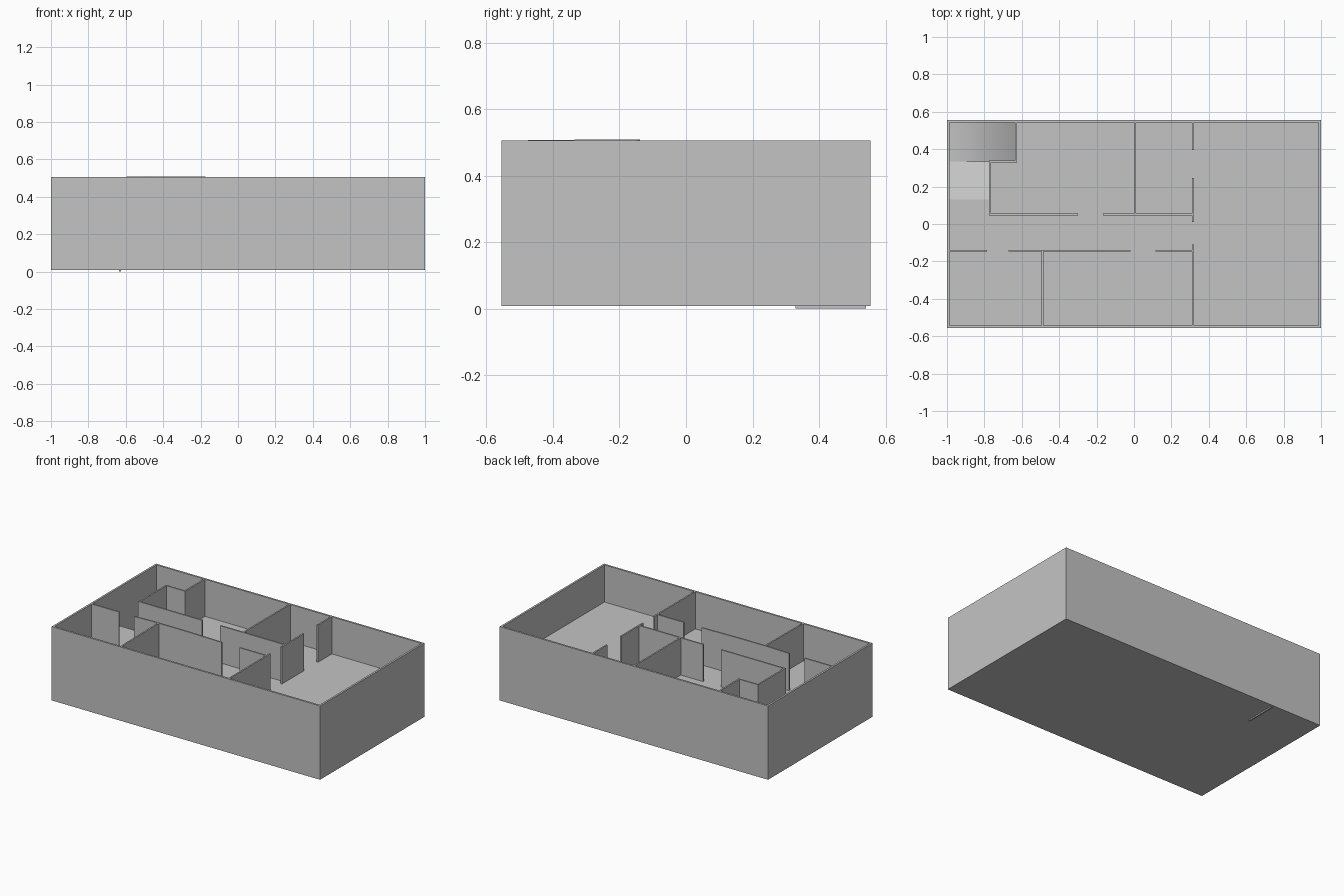
import bpy

if "Cube" in bpy.data.objects:
    bpy.data.objects.remove(bpy.data.objects["Cube"], do_unlink=True)

grey = bpy.data.materials.new("plain_grey")
grey.use_nodes = True
GREY = (0.55, 0.55, 0.55, 1)
grey.diffuse_color = GREY
grey.node_tree.nodes["Principled BSDF"].inputs["Base Color"].default_value = GREY

HX, HY = 1.0, 0.555          # half footprint
T = 0.013                    # outer wall thickness
W = 0.010                    # partition thickness
BASE, FLOOR, TOP = 0.008, 0.255, 0.505


def prism(name, profile, axis, a, b):
    """Extrude a (u, z) profile along x or y from a to b."""
    def point(u, z, s):
        return (s, u, z) if axis == 'x' else (u, s, z)
    n = len(profile)
    verts = [point(u, z, a) for u, z in profile] + [point(u, z, b) for u, z in profile]
    faces = [tuple(range(n)), tuple(range(2 * n - 1, n - 1, -1))]
    faces += [((i + 1) % n, i, i + n, (i + 1) % n + n) for i in range(n)]
    if axis == 'y':
        faces = [f[::-1] for f in faces]
    faces = [f[::-1] for f in faces]
    mesh = bpy.data.meshes.new(name)
    mesh.from_pydata(verts, [], faces)
    mesh.materials.append(grey)
    obj = bpy.data.objects.new(name, mesh)
    bpy.context.collection.objects.link(obj)
    # Consistent outward normals
    import bmesh
    bm = bmesh.new()
    bm.from_mesh(mesh)
    bmesh.ops.recalc_face_normals(bm, faces=bm.faces)
    bm.to_mesh(mesh)
    bm.free()
    return obj


def box(name, x0, x1, y0, y1, z0, z1):
    return prism(name, [(x0, z0), (x1, z0), (x1, z1), (x0, z1)], 'y', y0, y1)


def wall_x(name, y, x0, x1):
    """Partition running along x."""
    box(name, x0, x1, y - W / 2, y + W / 2, FLOOR, TOP)


def wall_y(name, x, y0, y1, z0=FLOOR):
    """Partition running along y."""
    box(name, x - W / 2, x + W / 2, y0, y1, z0, TOP)


IX, IY = HX - T, HY - T

# Outer shell
box("base_plate", -IX, IX, -IY, IY, BASE, BASE + 0.004)
box("front_wall", -HX, HX, -HY, -IY, BASE, TOP)
box("back_wall", -HX, HX, IY, HY, BASE, TOP)
box("right_wall", -HX, -IX, -IY, IY, BASE, TOP)
box("left_wall", IX, HX, -IY, IY, BASE, TOP)

# Raised floor, leaving the ramp well open in one corner
box("main_floor", -IX, IX, -IY, 0.13, BASE + 0.004, FLOOR)
box("middle_floor", -0.77, IX, 0.13, 0.335, BASE + 0.004, FLOOR)
box("back_floor", -0.63, IX, 0.335, IY, BASE + 0.004, FLOOR)

# Partitions along the corridor
wall_x("corridor_back_wall_right", 0.05, -0.775, -0.30)
wall_x("corridor_back_wall_left", 0.05, -0.165, 0.315)
wall_x("corridor_front_wall_right", -0.143, -IX, -0.785)
wall_x("corridor_front_wall_left", -0.143, 0.115, 0.315)

# Partitions with slightly uneven tops
prism("corridor_front_wall_middle",
      [(-0.67, FLOOR), (-0.02, FLOOR), (-0.02, TOP), (-0.31, TOP + 0.004),
       (-0.53, TOP + 0.004), (-0.67, TOP)], 'y', -0.143 - W / 2, -0.143 + W / 2)
prism("front_room_divider",
      [(-IY, FLOOR), (-0.143, FLOOR), (-0.143, TOP + 0.004), (-0.23, TOP + 0.004),
       (-0.51, TOP + 0.001), (-IY, TOP)], 'x', -0.49 - W / 2, -0.49 + W / 2)

# Partitions running front to back
wall_y("back_room_divider", 0.005, 0.05, IY)
wall_y("large_room_wall_back", 0.315, 0.395, IY)
wall_y("large_room_wall_middle", 0.315, 0.01, 0.245)
wall_y("large_room_wall_front", 0.315, -IY, -0.11)

# Walls around the ramp well; the far one reaches the ground
wall_y("well_side_wall", -0.77, 0.05, 0.34, BASE + 0.004)
wall_x("well_step_wall", 0.335, -0.775, -0.63)
wall_y("well_end_wall", -0.63, 0.33, IY, 0.0)

# Straight upper ramp, then a landing curving down to the ground
LAND = 0.14
prism("upper_ramp", [(0.13, 0.02), (0.335, 0.02), (0.335, LAND), (0.13, FLOOR)],
      'x', -IX, -0.77)
steps = 10
x0, x1 = -IX, -0.635
curve = [(x0 + (x1 - x0) * i / steps, LAND - 0.12 * (i / steps) ** 2)
         for i in range(steps + 1)]
ramp = prism("lower_ramp", [(x1, 0.013), (x0, 0.013)] + curve, 'y', 0.335, IY)
for o in bpy.context.selected_objects:
    o.select_set(False)
ramp.select_set(True)
bpy.context.view_layer.objects.active = ramp
bpy.ops.object.shade_smooth_by_angle(angle=0.5)
